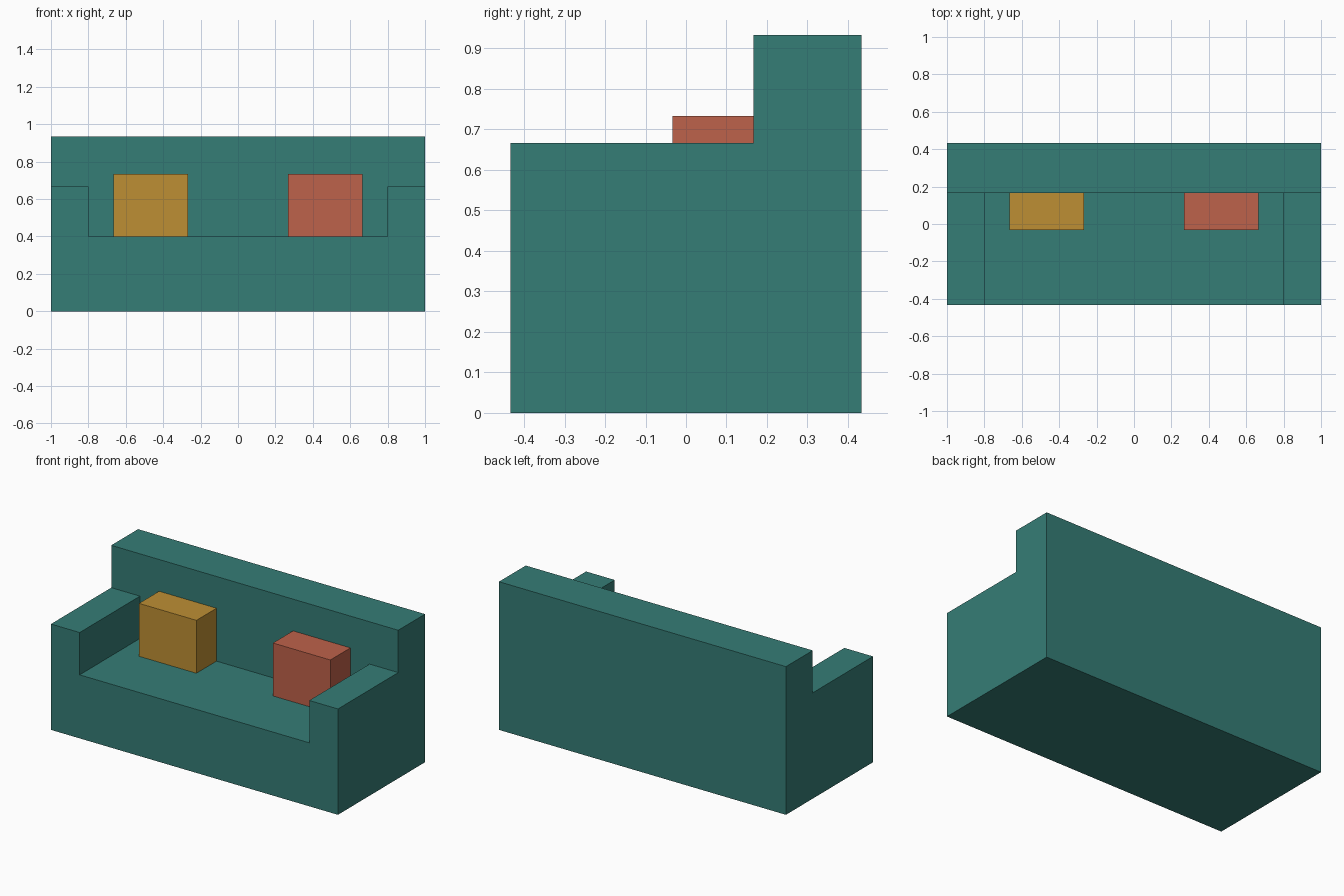
import bpy
import bmesh
from mathutils import Vector

if "Cube" in bpy.data.objects:
    bpy.data.objects.remove(bpy.data.objects["Cube"], do_unlink=True)

HALF_W, HALF_D = 1.0, 0.4333
SEAT_Z, ARM_Z, BACK_Z = 0.4, 0.6667, 0.9333
ARM_X, BACK_Y = 0.8, 0.1667


def material(name, rgb):
    mat = bpy.data.materials.new(name)
    mat.use_nodes = True
    mat.diffuse_color = (*rgb, 1)
    mat.node_tree.nodes["Principled BSDF"].inputs["Base Color"].default_value = (*rgb, 1)
    return mat


def box(bm, low, high):
    verts = bmesh.ops.create_cube(bm, size=1)["verts"]
    low, high = Vector(low), Vector(high)
    for v in verts:
        v.co = (low + high) / 2 + v.co * (high - low)


def finish(bm, name, mat):
    bmesh.ops.recalc_face_normals(bm, faces=bm.faces)
    mesh = bpy.data.meshes.new(name)
    bm.to_mesh(mesh)
    bm.free()
    mesh.materials.append(mat)
    obj = bpy.data.objects.new(name, mesh)
    bpy.context.collection.objects.link(obj)


def raise_top(bm, z_from, z_to, chosen):
    """Extrude the upward faces at one height that pass a test on their centre."""
    faces = [f for f in bm.faces if f.normal.z > 0.9
             and abs(f.calc_center_median().z - z_from) < 0.001
             and chosen(f.calc_center_median())]
    new = bmesh.ops.extrude_face_region(bm, geom=faces)["geom"]
    bmesh.ops.translate(bm, vec=(0, 0, z_to - z_from),
                        verts=[g for g in new if isinstance(g, bmesh.types.BMVert)])
    bm.normal_update()


teal = material("teal fabric", (0.036, 0.205, 0.181))
mustard = material("mustard fabric", (0.515, 0.275, 0.034))
coral = material("coral fabric", (0.515, 0.122, 0.069))

# Sofa body: a base block, with the arms and then the backrest raised from it
bm = bmesh.new()
box(bm, (-HALF_W, -HALF_D, 0), (HALF_W, HALF_D, SEAT_Z))
for point, normal in (((-ARM_X, 0, 0), (1, 0, 0)),
                      ((ARM_X, 0, 0), (1, 0, 0)),
                      ((0, BACK_Y, 0), (0, 1, 0))):
    bmesh.ops.bisect_plane(bm, geom=bm.verts[:] + bm.edges[:] + bm.faces[:],
                           plane_co=point, plane_no=normal)
bm.normal_update()
raise_top(bm, SEAT_Z, ARM_Z, lambda c: abs(c.x) > ARM_X or c.y > BACK_Y)
raise_top(bm, ARM_Z, BACK_Z, lambda c: c.y > BACK_Y)
bmesh.ops.dissolve_limit(bm, angle_limit=0.01, verts=bm.verts, edges=bm.edges)
finish(bm, "sofa_body", teal)

# Cushions leaning on the backrest
for name, x, mat in (("right_cushion", -0.4667, mustard),
                     ("left_cushion", 0.4667, coral)):
    bm = bmesh.new()
    box(bm, (x - 0.2, BACK_Y - 0.2, SEAT_Z), (x + 0.2, BACK_Y, 0.7333))
    finish(bm, name, mat)
